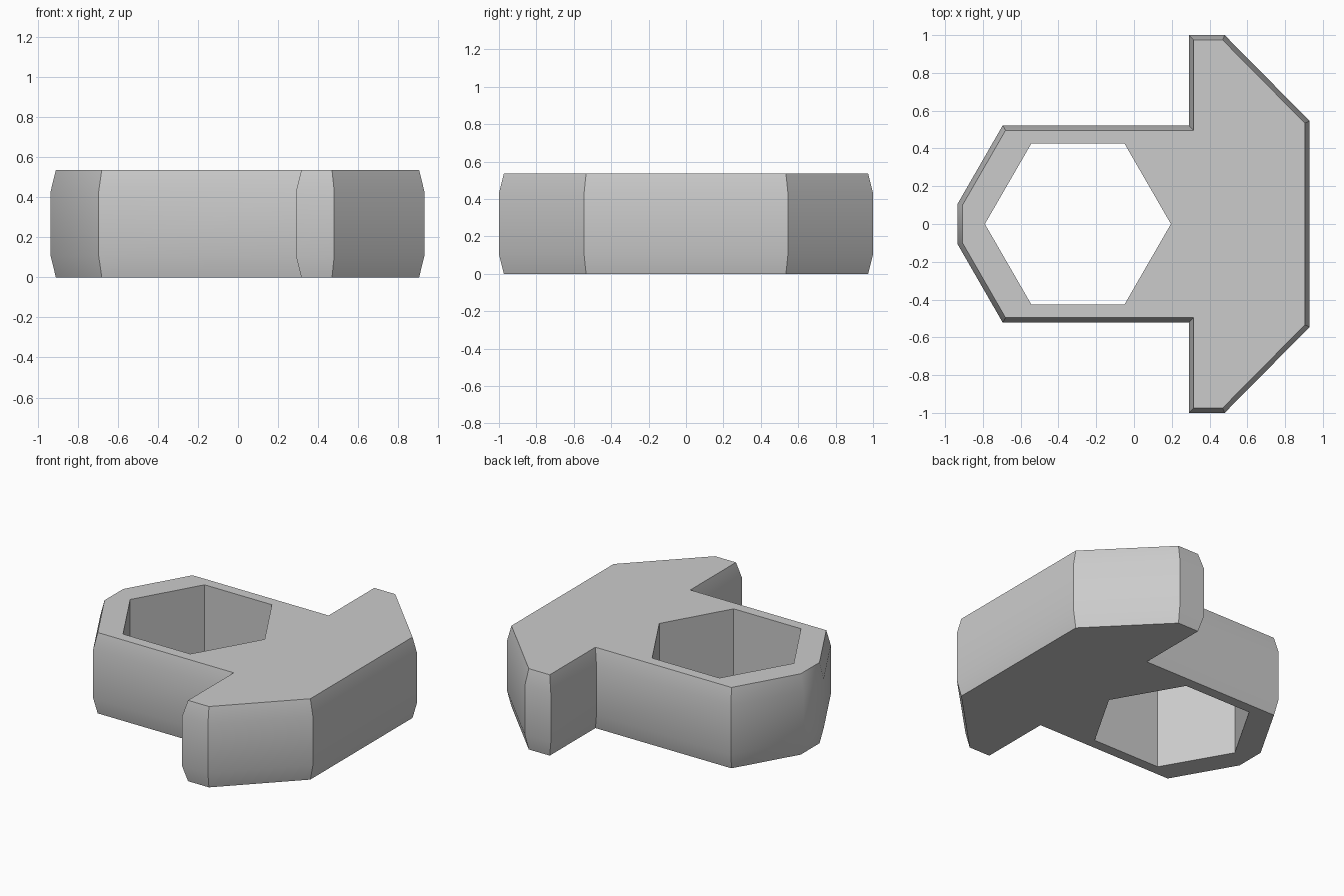
import bpy
import bmesh
from math import cos, sin, pi, radians
from mathutils import Vector

cube = bpy.data.objects.get("Cube")
if cube:
    bpy.data.objects.remove(cube, do_unlink=True)

HEIGHT = 0.535
CHAMFER_DROP = 0.105
CHAMFER_INSET = 0.026

# Arrow-shaped outline: the +y half, mirrored to the -y half (counter-clockwise)
half = [(0.93, 0.545), (0.48, 1.0), (0.29, 1.0),
        (0.29, 0.522), (-0.695, 0.522), (-0.935, 0.105)]
outline = [Vector(p) for p in half + [(x, -y) for x, y in reversed(half)]]

# Hexagonal socket
HOLE_X, HOLE_R = -0.297, 0.4925
hexagon = [Vector((HOLE_X + HOLE_R * cos(i * pi / 3), HOLE_R * sin(i * pi / 3)))
           for i in range(6)]


def inset(points, d):
    """Move every edge of a counter-clockwise outline inward by d."""
    result = []
    for i, p in enumerate(points):
        a = (p - points[i - 1]).normalized()
        b = (points[(i + 1) % len(points)] - p).normalized()
        na, nb = Vector((-a.y, a.x)), Vector((-b.y, b.x))
        result.append(p + (na + nb) * d / (1 + na.dot(nb)))
    return result


def ring(bm, points, z):
    """Closed loop of edges at height z."""
    verts = [bm.verts.new((p.x, p.y, z)) for p in points]
    return verts, [bm.edges.new((verts[i - 1], verts[i])) for i in range(len(verts))]


def walls(bm, low, high):
    for i in range(len(low)):
        bm.faces.new((low[i - 1], low[i], high[i], high[i - 1]))


bm = bmesh.new()

# Outer walls with a shallow chamfer at top and bottom
small = inset(outline, CHAMFER_INSET)
bottom, bottom_edges = ring(bm, small, 0)
lower, _ = ring(bm, outline, CHAMFER_DROP)
upper, _ = ring(bm, outline, HEIGHT - CHAMFER_DROP)
top, top_edges = ring(bm, small, HEIGHT)
for low, high in ((bottom, lower), (lower, upper), (upper, top)):
    walls(bm, low, high)

# Socket walls
hole_low, hole_low_edges = ring(bm, hexagon, 0)
hole_high, hole_high_edges = ring(bm, hexagon, HEIGHT)
walls(bm, hole_low, hole_high)

# Flat caps around the socket
for edges, z in ((bottom_edges + hole_low_edges, -1), (top_edges + hole_high_edges, 1)):
    bmesh.ops.triangle_fill(bm, edges=edges, use_beauty=True, normal=(0, 0, z))
bmesh.ops.recalc_face_normals(bm, faces=bm.faces[:])

mesh = bpy.data.meshes.new("socketed_arrow_block")
bm.to_mesh(mesh)
bm.free()
block = bpy.data.objects.new("socketed_arrow_block", mesh)
bpy.context.collection.objects.link(block)

# Plain grey material
grey = bpy.data.materials.new("light_grey")
grey.use_nodes = True
colour = (0.6, 0.6, 0.6, 1)
grey.diffuse_color = colour
grey.node_tree.nodes["Principled BSDF"].inputs["Base Color"].default_value = colour
mesh.materials.append(grey)

# Smooth over the shallow chamfer and the blunt nose, sharp elsewhere
bpy.ops.object.select_all(action='DESELECT')
block.select_set(True)
bpy.context.view_layer.objects.active = block
bpy.ops.object.shade_smooth_by_angle(angle=radians(35))
